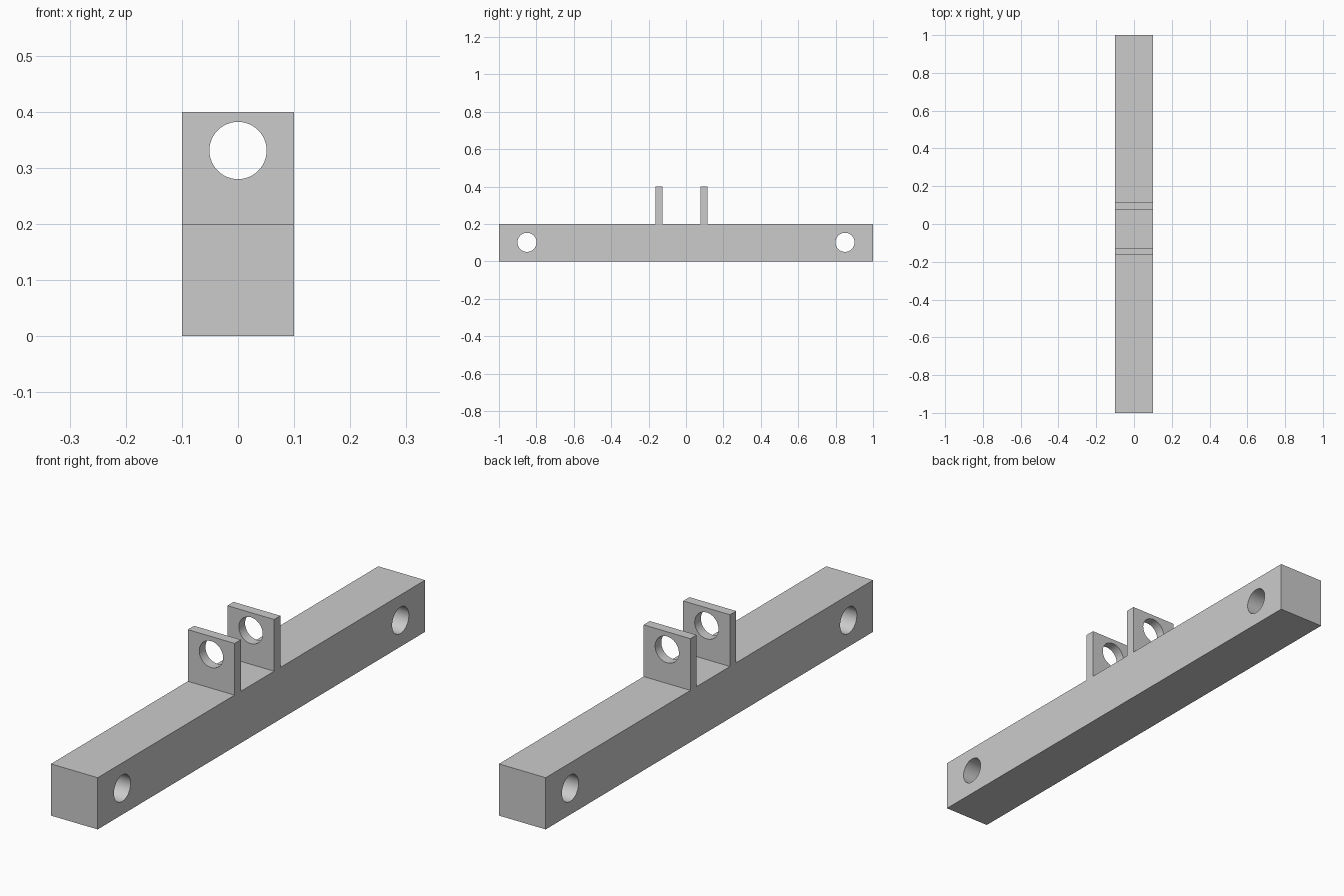
import bpy
import math

if "Cube" in bpy.data.objects:
    bpy.data.objects.remove(bpy.data.objects["Cube"])


def box(name, size, centre):
    bpy.ops.mesh.primitive_cube_add(size=1, location=centre)
    obj = bpy.context.object
    obj.name = name
    obj.scale = size
    bpy.ops.object.transform_apply(location=False, rotation=False, scale=True)
    return obj


def drill(obj, centre, radius, depth, rotation):
    bpy.ops.mesh.primitive_cylinder_add(vertices=64, radius=radius, depth=depth,
                                        location=centre, rotation=rotation)
    cutter = bpy.context.object
    cutter.hide_render = True
    mod = obj.modifiers.new("hole", 'BOOLEAN')
    mod.operation = 'DIFFERENCE'
    mod.solver = 'EXACT'
    mod.object = cutter
    bpy.context.view_layer.objects.active = obj
    bpy.ops.object.modifier_apply(modifier=mod.name)
    bpy.data.objects.remove(cutter, do_unlink=True)


def smooth(obj):
    bpy.ops.object.select_all(action='DESELECT')
    obj.select_set(True)
    bpy.context.view_layer.objects.active = obj
    bpy.ops.object.shade_smooth_by_angle(angle=math.radians(30))


# Long bar with a cross hole near each end
bar = box("bar", (0.2, 2.0, 0.2), (0, 0, 0.1))
for side in (-1, 1):
    drill(bar, (0, side * 0.85, 0.102), 0.051, 0.4, (0, math.pi / 2, 0))
smooth(bar)

# Two upright lugs with pin holes
for name, y in (("front_lug", -0.145), ("back_lug", 0.097)):
    lug = box(name, (0.2, 0.038, 0.2), (0, y, 0.3))
    drill(lug, (0, y, 0.331), 0.051, 0.2, (math.pi / 2, 0, 0))
    smooth(lug)
